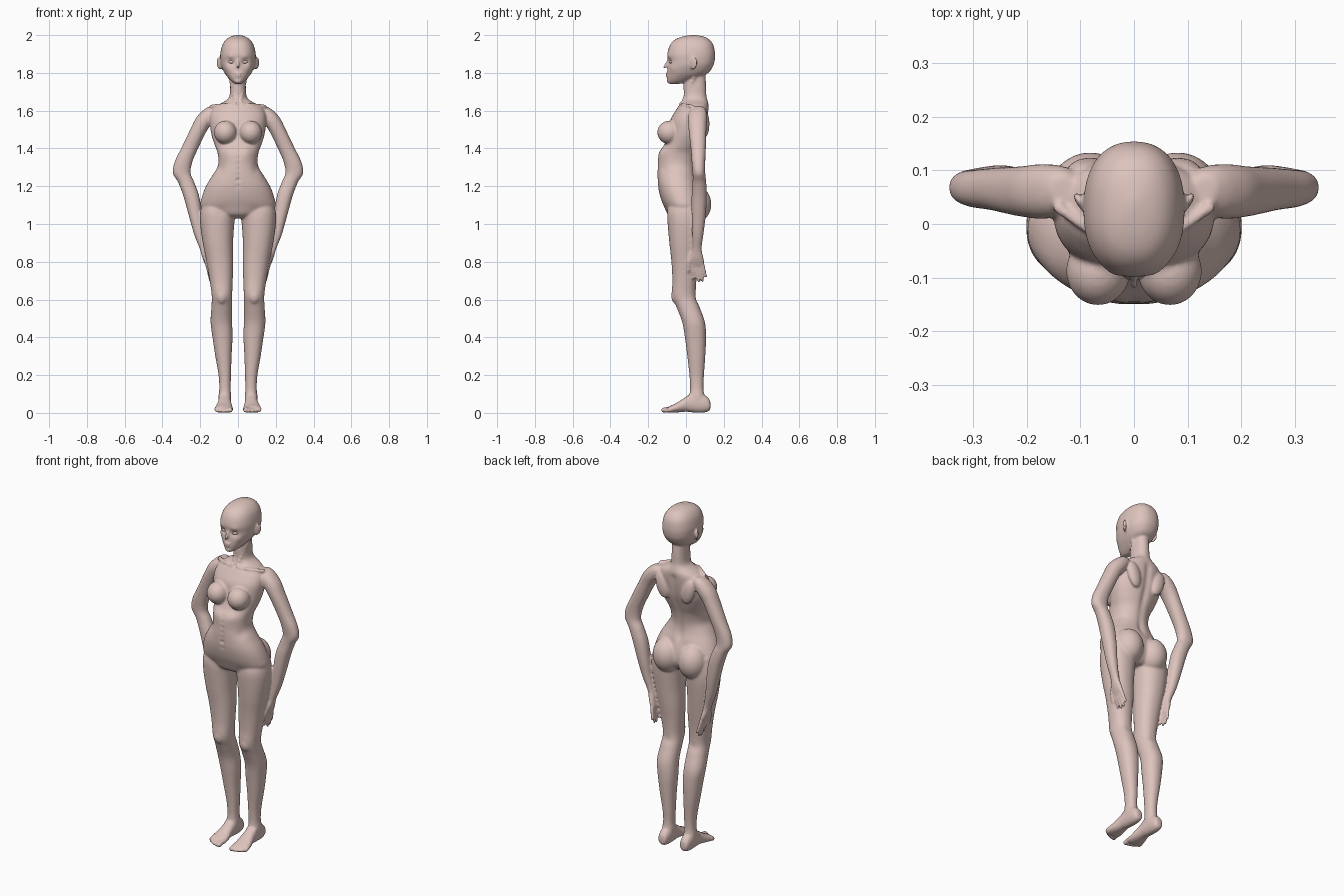
import bpy, bmesh, math
from mathutils import Vector, Matrix, kdtree

bm = bmesh.new()


def catmull(a, b, c, d, t):
    return 0.5 * (2 * b + (c - a) * t + (2 * a - 5 * b + 4 * c - d) * t * t + (3 * b - a - 3 * c + d) * t ** 3)


def loft(rows, axis='z', side=1, n=2.2, steps=5, seg=40):
    """Closed tube; row = position along axis, centre x, half width, low and high depth."""
    pts = []
    for i in range(len(rows) - 1):
        q = [rows[max(i - 1, 0)], rows[i], rows[i + 1], rows[min(i + 2, len(rows) - 1)]]
        for s in range(steps):
            pts.append([catmull(*c, s / steps) for c in zip(*q)])
    pts.append(rows[-1])
    rings = []
    for t, cx, w, lo, hi in pts:
        ring = []
        for k in range(seg):
            a = 2 * math.pi * k / seg
            c, s = math.cos(a), math.sin(a)
            x = side * (cx + w * math.copysign(abs(c) ** (2 / n), c))
            d = (lo + hi) / 2 + (hi - lo) / 2 * math.copysign(abs(s) ** (2 / n), s)
            ring.append(bm.verts.new((x, d, t) if axis == 'z' else (x, t, d)))
        rings.append(ring)
    for r0, r1 in zip(rings, rings[1:]):
        for k in range(seg):
            bm.faces.new((r0[k], r0[(k + 1) % seg], r1[(k + 1) % seg], r1[k]))
    bm.faces.new(rings[0])
    bm.faces.new(rings[-1])


def ball(target, c, r, side=1, rot=(0, 0, 0)):
    m = Matrix.Translation((side * c[0], c[1], c[2]))
    for ang, ax in zip(rot, 'XYZ'):
        m = m @ Matrix.Rotation(math.radians(ang if ax == 'X' else side * ang), 4, ax)
    bmesh.ops.create_uvsphere(target, u_segments=28, v_segments=18, radius=1,
                              matrix=m @ Matrix.Diagonal((*r, 1)))


def chain(points, side=1):
    """Tapered limb through points (x, y, z, radius), made of overlapping balls."""
    for p, q in zip(points, points[1:]):
        for i in range(9):
            v = Vector(p).lerp(Vector(q), i / 8)
            m = Matrix.Translation((side * v[0], v[1], v[2]))
            bmesh.ops.create_icosphere(bm, subdivisions=2, radius=v[3], matrix=m)


# head
loft([(2.001, 0, .008, .03, .05), (1.992, 0, .04, -.02, .095), (1.975, 0, .065, -.06, .125),
      (1.945, 0, .084, -.086, .146), (1.90, 0, .094, -.099, .154), (1.865, 0, .093, -.095, .152),
      (1.835, 0, .088, -.097, .143), (1.80, 0, .072, -.1, .118), (1.775, 0, .053, -.1, .065),
      (1.755, 0, .034, -.097, .01), (1.742, 0, .016, -.09, -.03)], n=2.3)
# nose, lips, chin
chain([(0, -.094, 1.868, .007), (0, -.106, 1.845, .007), (0, -.114, 1.831, .008)])
ball(bm, (0, -.099, 1.795), (.021, .009, .006))
ball(bm, (0, -.098, 1.783), (.017, .009, .006))
ball(bm, (0, -.09, 1.757), (.02, .013, .012))

# neck, torso and pelvis
loft([(1.83, 0, .04, .0, .1), (1.74, 0, .041, -.012, .106), (1.68, 0, .045, -.012, .108),
      (1.655, 0, .062, -.018, .114), (1.63, 0, .108, -.035, .12), (1.60, 0, .14, -.055, .12),
      (1.55, 0, .15, -.083, .115), (1.48, 0, .142, -.095, .102), (1.42, 0, .124, -.115, .082),
      (1.37, 0, .107, -.145, .064), (1.31, 0, .106, -.15, .052), (1.26, 0, .134, -.151, .055),
      (1.20, 0, .17, -.148, .075), (1.14, 0, .192, -.135, .092), (1.09, 0, .197, -.115, .095),
      (1.05, 0, .15, -.095, .075), (1.03, 0, .07, -.06, .05)])

for s in (1, -1):
    # breast, buttock, shoulder blade, collar bone, neck muscle, ear
    ball(bm, (.067, -.088, 1.485), (.06, .064, .062), s)
    ball(bm, (.082, .048, 1.105), (.082, .086, .1), s)
    ball(bm, (.082, .098, 1.53), (.04, .026, .075), s, (0, 15, 0))
    chain([(.015, -.03, 1.638, .008), (.07, -.022, 1.635, .007), (.14, .03, 1.622, .012)], s)
    chain([(.045, .05, 1.79, .012), (.012, -.02, 1.645, .009)], s)
    ball(bm, (.099, .04, 1.85), (.008, .023, .034), s, (-8, 8, -32))
    # leg
    loft([(1.14, .10, .08, -.08, .08), (1.07, .105, .094, -.1, .09), (1.0, .11, .09, -.097, .088),
          (.9, .106, .08, -.088, .078), (.8, .096, .071, -.077, .067), (.7, .089, .061, -.072, .055),
          (.62, .085, .054, -.074, .053), (.56, .086, .055, -.05, .072), (.48, .088, .057, -.02, .1),
          (.4, .082, .053, -.006, .106), (.3, .077, .043, .007, .102), (.2, .07, .033, .018, .095),
          (.13, .069, .030, .022, .092), (.08, .07, .034, .018, .1), (.04, .07, .03, .02, .11)], side=s)
    ball(bm, (.086, -.05, .62), (.032, .028, .045), s)
    # foot
    loft([(.13, .07, .012, .025, .05), (.122, .07, .025, .01, .075), (.09, .07, .032, .001, .1),
          (.04, .07, .034, .002, .11), (.0, .071, .036, .006, .085), (-.05, .074, .046, .002, .053),
          (-.085, .076, .05, .001, .036), (-.097, .074, .043, .006, .026)], 'y', s)
    for i in range(5):
        x, r = .041 + .018 * i, .0145 if i == 0 else .0115 - .0006 * i
        end = -.118 + .001 * i + .0015 * i * i
        chain([(x, -.075, .022, r), (x, end + .015, .019, r * .9), (x, end, r, r)], s)
    # arm and palm
    loft([(1.622, .135, .02, .045, .09), (1.60, .142, .045, .02, .107), (1.56, .168, .055, .01, .112),
          (1.5, .207, .046, .014, .108), (1.4, .256, .045, .025, .105), (1.33, .288, .047, .03, .102),
          (1.27, .298, .047, .035, .102), (1.22, .274, .043, .035, .107), (1.15, .248, .042, .03, .11),
          (1.05, .226, .036, .03, .105), (.95, .206, .028, .033, .093), (.87, .182, .021, .033, .083),
          (.82, .17, .018, .022, .093), (.785, .16, .014, .022, .097), (.77, .157, .008, .028, .09)], side=s)
    # fingers and thumb
    for y, dy, z in ((.034, .008, .715), (.052, .016, .695), (.07, .018, .70), (.087, .018, .722)):
        chain([(.161, y, .79, .011), (.154, y + dy * .5, (z + .785) / 2, .0095),
               (.145, y + dy, z, .008)], s)
    chain([(.174, .035, .84, .013), (.167, .014, .795, .011), (.157, .012, .75, .008)], s)

# fuse the parts into one skin
bmesh.ops.recalc_face_normals(bm, faces=bm.faces)
raw = bpy.data.meshes.new("body_parts")
bm.to_mesh(raw)
bm.free()
body = bpy.data.objects.new("body", raw)
bpy.context.collection.objects.link(body)
rm = body.modifiers.new("fuse", 'REMESH')
rm.mode = 'VOXEL'
rm.voxel_size = .0055
sm = body.modifiers.new("soften", 'SMOOTH')
sm.factor = .5
sm.iterations = 7
dg = bpy.context.evaluated_depsgraph_get()
skin = bpy.data.meshes.new_from_object(body.evaluated_get(dg))
body.modifiers.clear()
body.data = skin
bpy.data.meshes.remove(raw)

# sculpted hollows and swellings: centre, radius, amount
dabs = []
for s in (1, -1):
    dabs += [((s * .037, -.088, 1.858), .026, -.009), ((s * .04, -.09, 1.885), .022, .003),
             ((s * .06, -.075, 1.825), .028, .003), ((s * .022, -.1, 1.79), .008, -.002),
             ((s * .012, -.112, 1.829), .008, .003), ((s * .045, -.03, 1.65), .025, -.005),
             ((s * .045, -.13, 1.385), .04, .004), ((s * .085, -.105, 1.28), .04, -.005),
             ((s * .09, -.115, 1.06), .045, -.004), ((s * .045, .085, 1.2), .03, -.003),
             ((s * .085, .05, .6), .035, -.004), ((s * .105, .02, .09), .016, .004)]
dabs += [((0, .115 - .16 * max(0, 1.6 - 1.2 - i * .025), 1.2 + i * .025), .028, -.006) for i in range(17)]
dabs += [((0, -.15, 1.2 + i * .03), .018, -.003) for i in range(7)]
dabs += [((0, -.15, 1.235), .012, -.006), ((0, -.107, 1.789), .007, -.003), ((0, -.03, 1.64), .016, -.006)]
tree = kdtree.KDTree(len(skin.vertices))
for v in skin.vertices:
    tree.insert(v.co, v.index)
tree.balance()
normals = [v.normal.copy() for v in skin.vertices]
for c, r, amt in dabs:
    for co, i, d in tree.find_range(c, 2 * r):
        skin.vertices[i].co += normals[i] * amt * math.exp(-2 * (d / r) ** 2)
skin.polygons.foreach_set("use_smooth", [True] * len(skin.polygons))

# eyes
eb = bmesh.new()
for s in (1, -1):
    ball(eb, (.036, -.074, 1.858), (.019, .013, .009), s, (0, -8, 22))
eyes_mesh = bpy.data.meshes.new("eyes")
eb.to_mesh(eyes_mesh)
eb.free()
eyes_mesh.polygons.foreach_set("use_smooth", [True] * len(eyes_mesh.polygons))
bpy.context.collection.objects.link(bpy.data.objects.new("eyes", eyes_mesh))

# skin colour
mat = bpy.data.materials.new("skin")
mat.diffuse_color = (.73, .55, .51, 1)
skin.materials.clear()
skin.materials.append(mat)
eyes_mesh.materials.append(mat)
